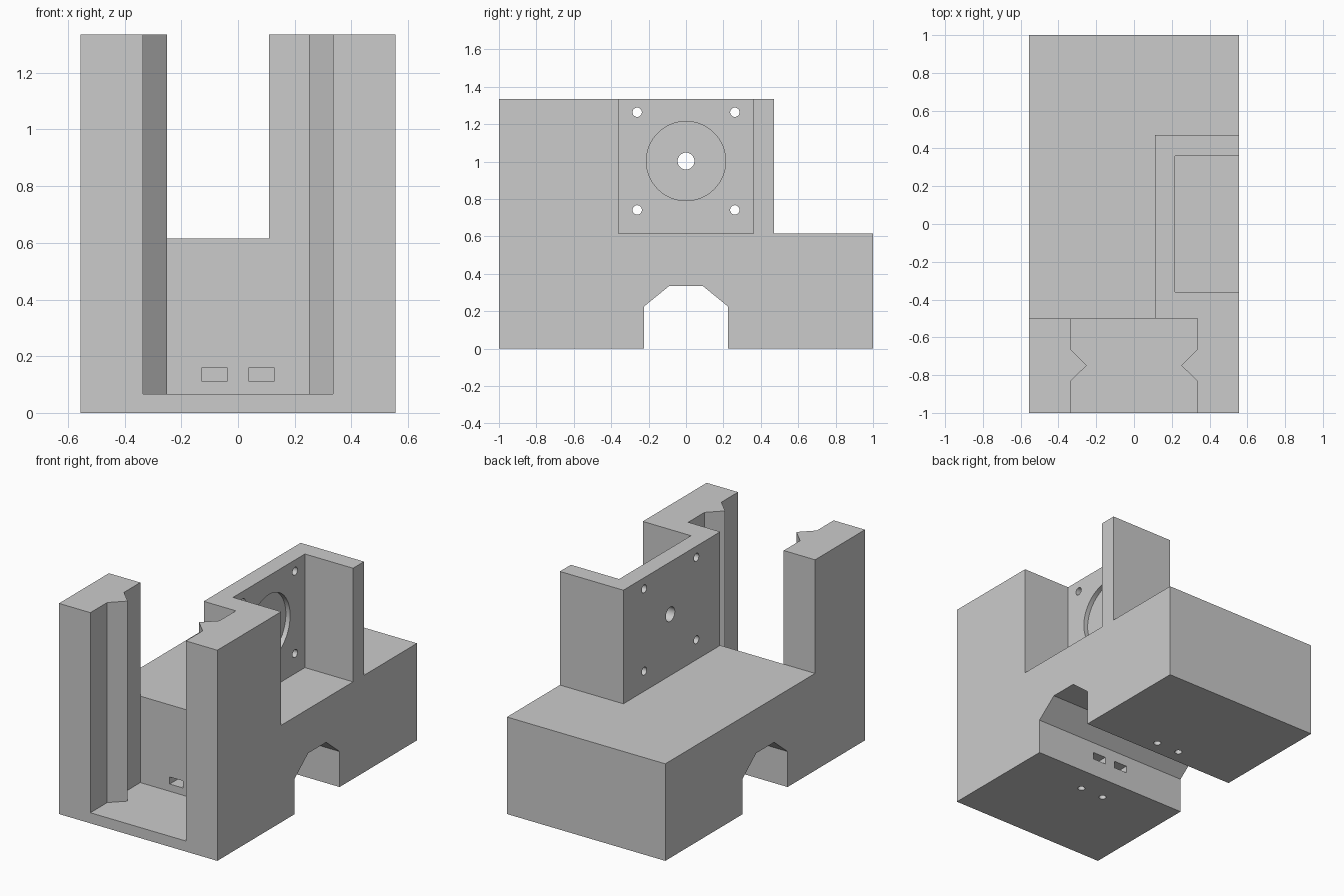
import bpy, bmesh
from mathutils import Matrix, Vector

if "Cube" in bpy.data.objects:
    bpy.data.objects.remove(bpy.data.objects["Cube"])

grey = bpy.data.materials.new("plain grey")
grey.diffuse_color = (0.6, 0.6, 0.6, 1)
grey.use_nodes = True
grey.node_tree.nodes["Principled BSDF"].inputs["Base Color"].default_value = grey.diffuse_color


def prism(name, points, start, end):
    """Extrude a closed 3D outline from start to end (both offset vectors)."""
    bm = bmesh.new()
    face = bm.faces.new([bm.verts.new(Vector(p) + Vector(start)) for p in points])
    out = bmesh.ops.extrude_face_region(bm, geom=[face])
    verts = [g for g in out["geom"] if isinstance(g, bmesh.types.BMVert)]
    bmesh.ops.translate(bm, verts=verts, vec=Vector(end) - Vector(start))
    bmesh.ops.recalc_face_normals(bm, faces=bm.faces)
    return finish(name, bm)


def cylinder(name, radius, depth, centre, axis, sides=48):
    bm = bmesh.new()
    turn = Matrix.Rotation(1.5707963, 4, 'Y') if axis == 'X' else Matrix()
    bmesh.ops.create_cone(bm, cap_ends=True, segments=sides, radius1=radius,
                          radius2=radius, depth=depth,
                          matrix=Matrix.Translation(centre) @ turn)
    return finish(name, bm)


def box(name, lo, hi):
    outline = [(lo[0], lo[1], 0), (hi[0], lo[1], 0), (hi[0], hi[1], 0), (lo[0], hi[1], 0)]
    return prism(name, outline, (0, 0, lo[2]), (0, 0, hi[2]))


def finish(name, bm):
    mesh = bpy.data.meshes.new(name)
    bm.to_mesh(mesh)
    bm.free()
    mesh.materials.append(grey)
    obj = bpy.data.objects.new(name, mesh)
    bpy.context.collection.objects.link(obj)
    return obj


# Body: side outline with cable tunnel underneath, extruded across the width
side = [(-1, 0), (-.225, 0), (-.225, .225), (-.09, .335), (.09, .335), (.225, .225),
        (.225, 0), (1, 0), (1, .615), (.47, .615), (.47, 1.335), (-1, 1.335)]
body = prism("bracket_body", [(0, y, z) for y, z in side], (-.555, 0, 0), (.555, 0, 0))

cutters = []

# Front channel with a pointed guide rib on each side
half = [(.335, -1.1), (.335, -.832), (.25, -.748), (.335, -.664), (.335, -.5)]
channel = half + [(-x, y) for x, y in reversed(half)]
cutters.append(prism("channel_cutter", [(x, y, 0) for x, y in channel],
                     (0, 0, .067), (0, 0, 1.5)))

# Open space above the base, leaving the motor wall on the right
opening = [(-.7, -.5), (-.3, -.5), (-.3, -.6), (.11, -.6), (.11, .6), (-.7, .6)]
cutters.append(prism("opening_cutter", [(x, y, 0) for x, y in opening],
                     (0, 0, .615), (0, 0, 1.5)))

# Motor pocket, round recess, shaft hole and four screw holes
cutters.append(box("pocket_cutter", (.217, -.36, .615), (.7, .36, 1.5)))
cutters.append(cylinder("recess_cutter", .212, .13, (.252, 0, 1.003), 'X', 64))
cutters.append(cylinder("shaft_cutter", .045, .4, (.2, 0, 1.003), 'X'))
for y in (-.261, .261):
    for z in (.742, 1.264):
        cutters.append(cylinder("screw_cutter", .025, .4, (.2, y, z), 'X', 32))

# Cable slots from channel to tunnel, and screw holes in the underside
for x in (-.083, .083):
    cutters.append(box("slot_cutter", (x - .046, -.6, .113), (x + .046, -.15, .158)))
    for y in (-.395, .317):
        cutters.append(cylinder("foot_hole_cutter", .022, .5, (x, y, 0), 'Z', 32))

for cutter in cutters:
    cutter.hide_render = True
    cutter.hide_set(True)
    mod = body.modifiers.new(cutter.name, 'BOOLEAN')
    mod.operation, mod.solver, mod.object = 'DIFFERENCE', 'EXACT', cutter

bpy.context.view_layer.objects.active = body
body.select_set(True)
for mod in list(body.modifiers):
    bpy.ops.object.modifier_apply(modifier=mod.name)
for cutter in cutters:
    bpy.data.objects.remove(cutter)
bpy.ops.object.shade_smooth_by_angle()
